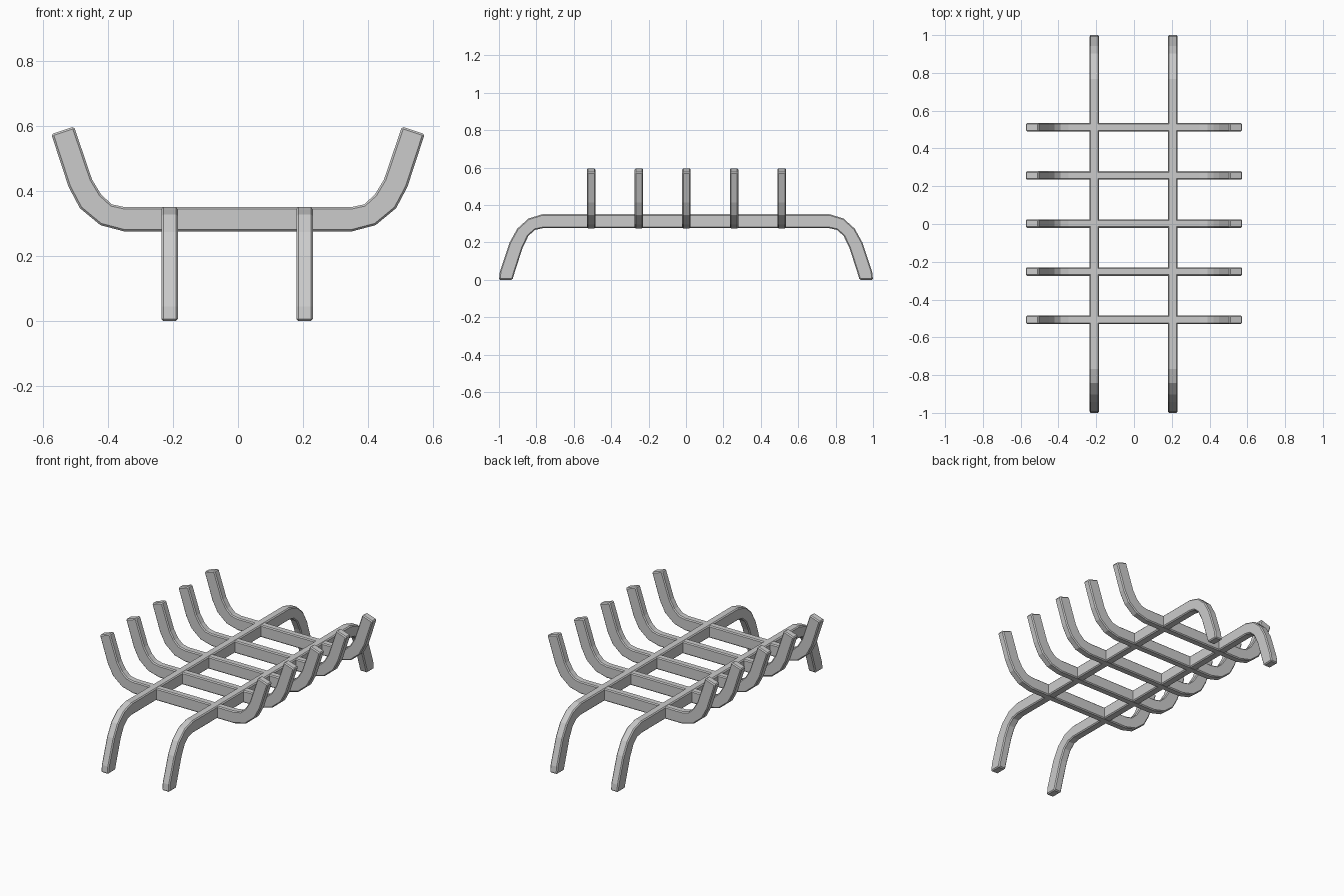
import bpy
import bmesh
from mathutils import Vector

if "Cube" in bpy.data.objects:
    bpy.data.objects.remove(bpy.data.objects["Cube"])


def bent_bar(name, outer, inner, thickness, axis, offset):
    """Bar bent in a vertical plane; half outlines run from the centre to one end."""
    pairs = list(zip(outer, inner))
    pairs = [((-a[0], a[1]), (-b[0], b[1])) for a, b in reversed(pairs)] + pairs
    bm = bmesh.new()

    def point(p, t):
        return Vector((p[0], t, p[1])) if axis == 'X' else Vector((t, p[0], p[1]))

    h = thickness / 2
    rings = [[bm.verts.new(point(p, t)) for p, t in ((a, -h), (a, h), (b, h), (b, -h))]
             for a, b in pairs]
    for r, s in zip(rings, rings[1:]):
        for i in range(4):
            j = (i + 1) % 4
            bm.faces.new((r[i], r[j], s[j], s[i]))
    bm.faces.new(rings[0])
    bm.faces.new(rings[-1])
    bmesh.ops.recalc_face_normals(bm, faces=bm.faces)
    mesh = bpy.data.meshes.new(name)
    bm.to_mesh(mesh)
    bm.free()
    obj = bpy.data.objects.new(name, mesh)
    bpy.context.collection.objects.link(obj)
    obj.location = (0, offset, 0) if axis == 'X' else (offset, 0, 0)
    # Small chamfer on the long edges and ends
    bev = obj.modifiers.new("chamfer", 'BEVEL')
    bev.width = 0.006
    bev.segments = 1
    bev.limit_method = 'ANGLE'
    bev.angle_limit = 0.8
    return obj


# Five upturned cross bars that cradle the logs
bar_low = [(0.347, 0.275), (0.423, 0.295), (0.486, 0.347), (0.521, 0.413), (0.574, 0.575)]
bar_top = [(0.347, 0.350), (0.388, 0.359), (0.421, 0.389), (0.449, 0.436), (0.504, 0.598)]
for i, y in enumerate((-0.507, -0.252, 0.002, 0.257, 0.512)):
    bent_bar(f"cross_bar_{i + 1}", bar_low, bar_top, 0.045, 'X', y)

# Two long rails whose ends bend down into legs
rail_top = [(0.767, 0.351), (0.842, 0.328), (0.902, 0.274), (0.943, 0.200), (0.995, 0.045), (1.0, 0.0)]
rail_low = [(0.767, 0.276), (0.807, 0.267), (0.842, 0.236), (0.873, 0.173), (0.919, 0.030), (0.928, 0.0)]
for side, x in (("left", -0.21), ("right", 0.205)):
    bent_bar(f"{side}_leg_rail", rail_top, rail_low, 0.05, 'Y', x)
